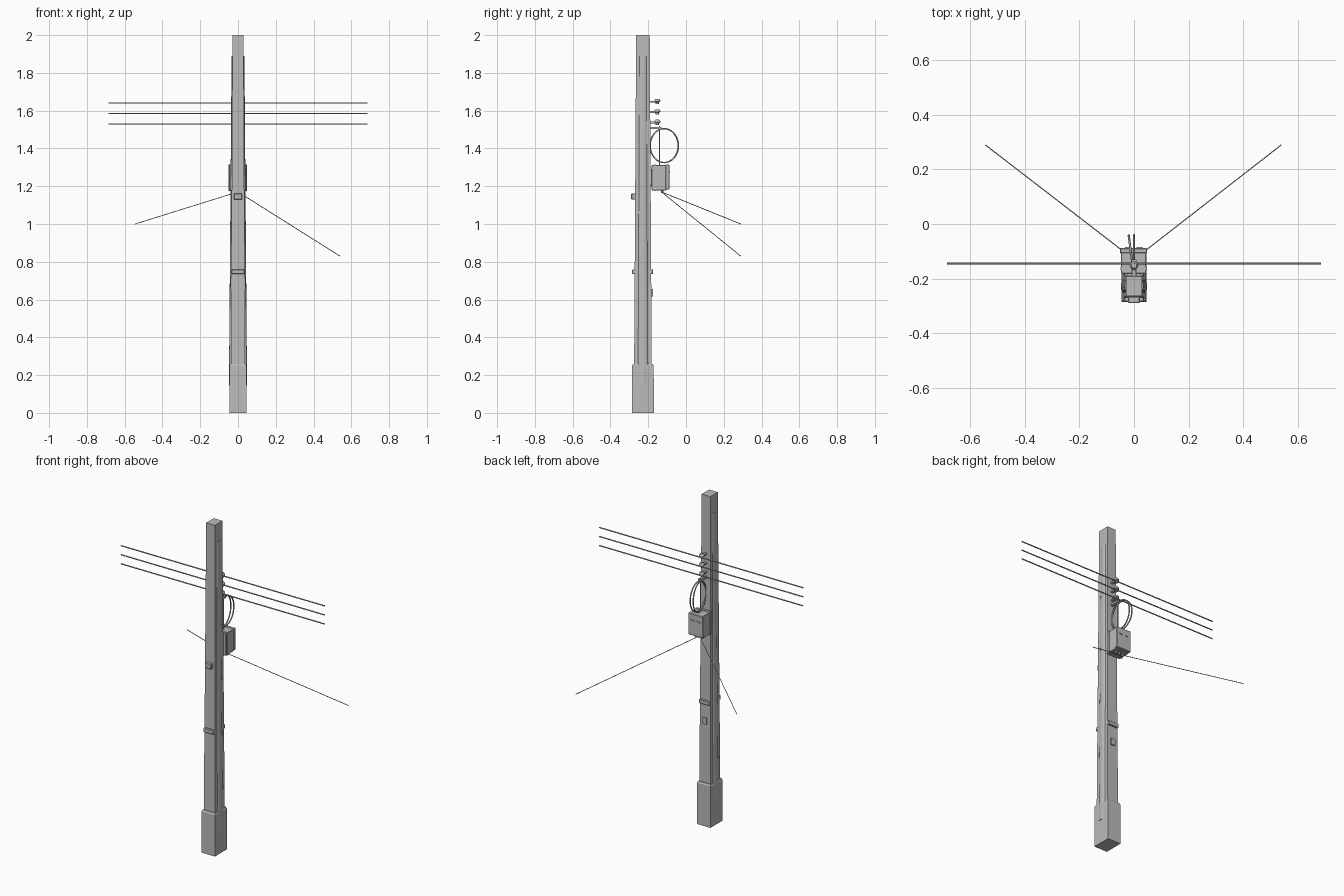
import bpy, bmesh, math
from mathutils import Vector

cube = bpy.data.objects.get("Cube")
if cube:
    bpy.data.objects.remove(cube, do_unlink=True)

grey = bpy.data.materials.new("concrete_grey")
grey.use_nodes = True
COLOUR = (0.5, 0.5, 0.5, 1)
grey.diffuse_color = COLOUR
grey.node_tree.nodes["Principled BSDF"].inputs["Base Color"].default_value = COLOUR

AXIS_Y = -0.228   # centre line of the pole


def make(name, bm, smooth=False):
    bmesh.ops.recalc_face_normals(bm, faces=bm.faces)
    mesh = bpy.data.meshes.new(name)
    bm.to_mesh(mesh)
    bm.free()
    mesh.materials.append(grey)
    obj = bpy.data.objects.new(name, mesh)
    bpy.context.collection.objects.link(obj)
    if smooth:
        bpy.ops.object.select_all(action='DESELECT')
        obj.select_set(True)
        bpy.context.view_layer.objects.active = obj
        bpy.ops.object.shade_smooth_by_angle(angle=math.radians(40))
    return obj


def loft(name, rings, smooth=False):
    """Skin a closed solid through rings of points."""
    bm = bmesh.new()
    loops = [[bm.verts.new(p) for p in ring] for ring in rings]
    n = len(loops[0])
    for a, b in zip(loops, loops[1:]):
        for i in range(n):
            j = (i + 1) % n
            bm.faces.new((a[i], a[j], b[j], b[i]))
    bm.faces.new(loops[0])
    bm.faces.new(loops[-1])
    return make(name, bm, smooth)


def rect(hx, hy, z, y=AXIS_Y):
    return [(sx * hx, y + sy * hy, z) for sx, sy in ((-1, -1), (1, -1), (1, 1), (-1, 1))]


def box(name, x, y, z, bevel=0.0):
    """Box from (min, max) ranges."""
    bm = bmesh.new()
    bmesh.ops.create_cube(bm, size=1)
    for v in bm.verts:
        v.co = [(r[0] + r[1]) / 2 + c * (r[1] - r[0]) for r, c in zip((x, y, z), v.co)]
    obj = make(name, bm)
    if bevel:
        mod = obj.modifiers.new("edge", 'BEVEL')
        mod.width, mod.segments = bevel, 1
    return obj


def tube(name, points, radius, closed=False):
    """Round cable along a path, as a mesh."""
    curve = bpy.data.curves.new(name, 'CURVE')
    curve.dimensions = '3D'
    curve.bevel_depth, curve.bevel_resolution = radius, 1
    curve.use_fill_caps = not closed
    spline = curve.splines.new('POLY')
    spline.points.add(len(points) - 1)
    for p, co in zip(spline.points, points):
        p.co = (*co, 1)
    spline.use_cyclic_u = closed
    curve.materials.append(grey)
    obj = bpy.data.objects.new(name, curve)
    bpy.context.collection.objects.link(obj)
    return obj


def lathe(name, profile, x, y, sides=12):
    """Turned part about a vertical axis; profile of (radius, z)."""
    turn = [2 * math.pi * i / sides for i in range(sides)]
    return loft(name, [[(x + r * math.cos(a), y + r * math.sin(a), z) for a in turn]
                       for r, z in profile], True)


# Tapered pole and its footing
loft("pole", [rect(0.038, 0.047, 0.2), rect(0.029, 0.036, 2.0)])
loft("footing", [rect(0.045, 0.058, 0), rect(0.045, 0.057, 0.25), rect(0.041, 0.052, 0.26)])

# Rounded conduits down both sides
for side, label in ((1, "left"), (-1, "right")):
    rings = []
    for z, x0, depth, half in ((0.145, 0.04, 0.008, 0.026), (1.89, 0.027, 0.007, 0.019)):
        arc = [math.pi * i / 10 - math.pi / 2 for i in range(11)]
        rings.append([(side * (x0 + depth * math.cos(a)), AXIS_Y + half * math.sin(a), z)
                      for a in arc])
    loft(label + "_conduit", rings, True)

# Clamp bars and plates on the pole
box("front_clamp_bar", (-0.036, 0.036), (-0.285, -0.262), (0.735, 0.76), 0.003)
box("back_clamp_bar", (-0.036, 0.036), (-0.194, -0.174), (0.735, 0.76), 0.003)
box("front_bracket", (-0.022, 0.022), (-0.29, -0.262), (1.13, 1.162), 0.003)
box("back_plate", (-0.014, 0.014), (-0.19, -0.176), (0.615, 0.655))

# Line wires on their insulators
for i, z in enumerate((1.53, 1.585, 1.64)):
    n = str(i + 1)
    box("insulator_arm_" + n, (-0.008, 0.008), (-0.2, -0.15), (z + 0.003, z + 0.012))
    lathe("insulator_" + n, [(0.009, z - 0.006), (0.009, z + 0.004), (0.016, z + 0.008),
                             (0.016, z + 0.014), (0.01, z + 0.022)], 0, -0.152)
    tube("line_wire_" + n, [(-0.685, -0.145, z), (0.685, -0.145, z)], 0.0035)

# Cable hanger, drop cable and slack loops
box("cable_hanger", (-0.01, 0.01), (-0.2, -0.13), (1.502, 1.514))
tube("drop_cable", [(0, -0.14, 1.31), (0, -0.14, 1.52)], 0.0035)
for n, lean in (("1", 0.0), ("2", -0.13)):
    path = []
    for i in range(32):
        a = 2 * math.pi * i / 32
        reach = 0.075 + 0.075 * math.cos(a)
        path.append((reach * math.sin(lean), -0.19 + reach * math.cos(lean),
                     1.415 + 0.09 * math.sin(a)))
    tube("cable_loop_" + n, path, 0.004, True)

# Junction box with door, lid rim and hardware
box("box_mount", (-0.025, 0.025), (-0.2, -0.175), (1.2, 1.29))
box("box_body", (-0.048, 0.045), (-0.182, -0.103), (1.178, 1.313), 0.003)
box("box_door", (-0.051, 0.048), (-0.108, -0.088), (1.183, 1.315), 0.003)
box("box_back_rim", (-0.05, 0.047), (-0.168, -0.158), (1.176, 1.316))
for n, x, z in (("1", -0.022, 1.275), ("2", 0.02, 1.275)):
    box("box_latch_" + n, (x - 0.011, x + 0.011), (-0.09, -0.084), (z - 0.003, z + 0.003))
for i, x in enumerate((-0.022, 0, 0.022)):
    lathe("cable_gland_" + str(i + 1), [(0.007, 1.163), (0.007, 1.18)], x, -0.125, 8)

# Service wires leaving the box
for label, x, z in (("left", 0.54, 0.83), ("right", -0.545, 1.0)):
    start, end = Vector((0, -0.13, 1.17)), Vector((x, 0.29, z))
    tube(label + "_service_wire", [start, start.lerp(end, 0.5), end], 0.002)
